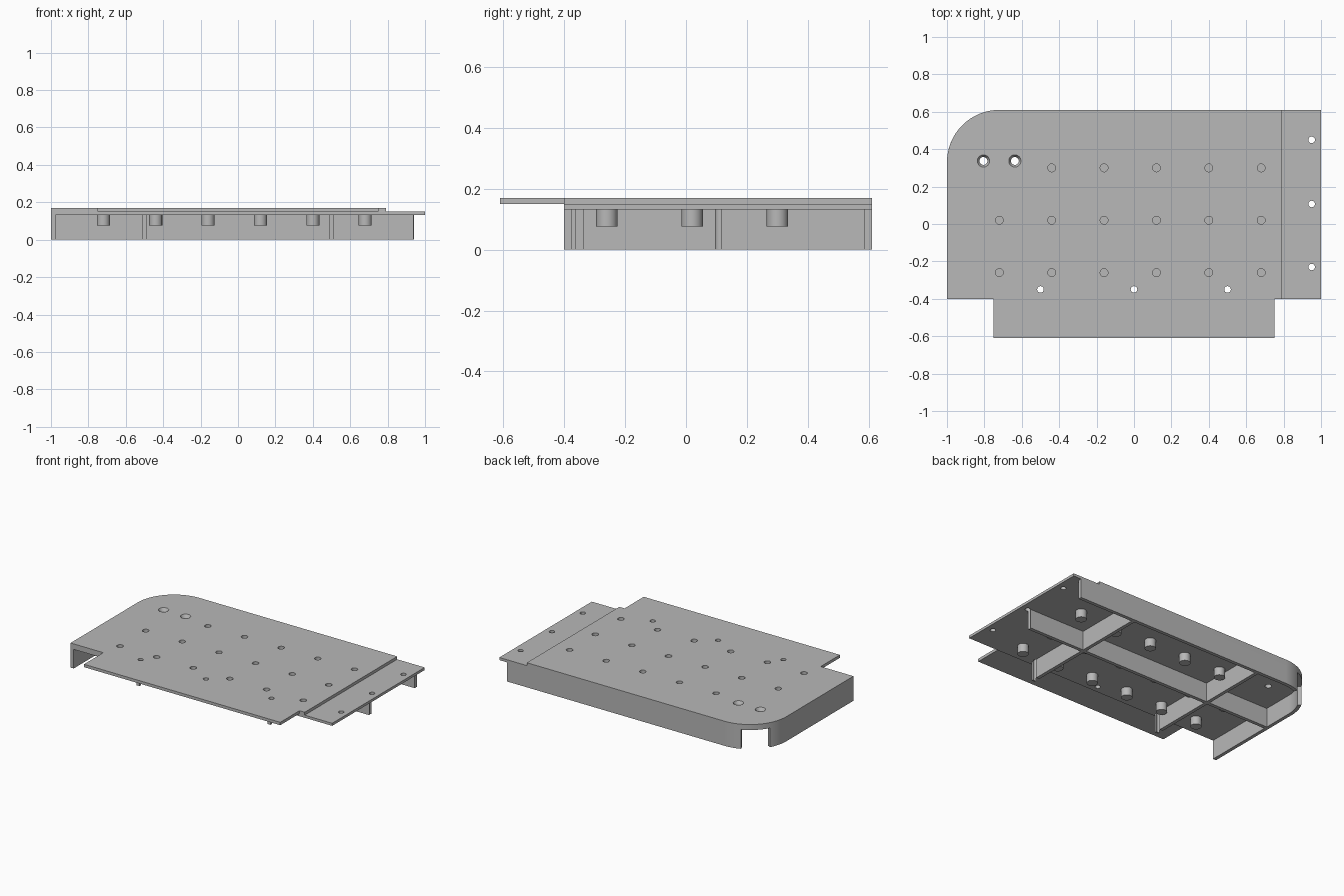
import bpy
import bmesh
from math import cos, sin, radians

if "Cube" in bpy.data.objects:
    bpy.data.objects.remove(bpy.data.objects["Cube"])

grey = bpy.data.materials.new("plain grey")
grey.use_nodes = True
grey.diffuse_color = (0.48, 0.48, 0.48, 1)
grey.node_tree.nodes["Principled BSDF"].inputs["Base Color"].default_value = grey.diffuse_color

TOP, STEP, UNDER = 0.17, 0.15, 0.132
LEFT, RIGHT, FRONT, BACK = -1.0, 1.0, -0.4, 0.61
STEP_X, LIP_Y, LIP_X = 0.79, -0.61, 0.75
WALL, RADIUS, WALL_END = 0.024, 0.28, 0.94
RIB_Y, RIB_X = 0.107, 0.5


def add_object(name, bm):
    bmesh.ops.recalc_face_normals(bm, faces=bm.faces)
    mesh = bpy.data.meshes.new(name)
    bm.to_mesh(mesh)
    bm.free()
    mesh.materials.append(grey)
    obj = bpy.data.objects.new(name, mesh)
    bpy.context.collection.objects.link(obj)
    return obj


def prism(name, outline, z0, z1):
    """Extrude a flat outline from z0 up to z1."""
    bm = bmesh.new()
    face = bm.faces.new([bm.verts.new((x, y, z0)) for x, y in outline])
    new = bmesh.ops.extrude_face_region(bm, geom=[face])["geom"]
    verts = [v for v in new if isinstance(v, bmesh.types.BMVert)]
    bmesh.ops.translate(bm, verts=verts, vec=(0, 0, z1 - z0))
    return add_object(name, bm)


def box(name, x0, x1, y0, y1, z0, z1):
    return prism(name, [(x0, y0), (x1, y0), (x1, y1), (x0, y1)], z0, z1)


def cylinders(name, spots, r0, r1, z0, z1):
    """One object holding an upright cylinder or cone at each spot."""
    bm = bmesh.new()
    for x, y in spots:
        made = bmesh.ops.create_cone(bm, cap_ends=True, segments=32, radius1=r0,
                                     radius2=r1, depth=z1 - z0)
        bmesh.ops.translate(bm, verts=made["verts"], vec=(x, y, (z0 + z1) / 2))
    return add_object(name, bm)


def corner(r, a, b, steps=16):
    """Arc about the rounded corner centre, from the side (0) to the back (90)."""
    return [(LEFT + RADIUS - r * cos(radians(a + (b - a) * i / steps)),
             BACK - RADIUS + r * sin(radians(a + (b - a) * i / steps)))
            for i in range(steps + 1)]


# Top plate with one rounded corner, lowered side strip and front lip
plate = prism("top_plate", [(LEFT, FRONT)] + corner(RADIUS, 0, 90, 32)
              + [(STEP_X, BACK), (STEP_X, FRONT)], UNDER, TOP)
strip = box("side_strip", STEP_X, RIGHT, FRONT, BACK, UNDER, STEP)
lip = box("front_lip", -LIP_X, LIP_X, LIP_Y, FRONT, STEP, TOP)

# Side and back walls, leaving an opening in the rounded corner
inner = RADIUS - WALL
side_wall = prism("side_wall", [(LEFT, FRONT)] + corner(RADIUS, 0, 28.5)
                  + corner(inner, 28.5, 0) + [(LEFT + WALL, FRONT)], 0, UNDER)
back_wall = prism("back_wall", corner(RADIUS, 66.5, 90) + [(WALL_END, BACK),
                  (WALL_END, BACK - WALL)] + corner(inner, 90, 66.5), 0, UNDER)

# Ribs beneath the plate
half = WALL / 2
ribs = [box("long_rib", LEFT + WALL, WALL_END, RIB_Y - half, RIB_Y + half, 0, UNDER)]
for side in (-1, 1):
    x = side * RIB_X
    ribs.append(box("cross_rib", x - half, x + half, -0.377, BACK - WALL, 0, UNDER))

# Grid of round pegs with sockets open at the top
spots = [(-0.72 + 0.28 * i, -0.26 + 0.28 * j) for i in range(6) for j in range(3)
         if (i, j) != (0, 2)]
pegs = cylinders("pegs", spots, 0.035, 0.035, 0.075, UNDER)

# Cutters: sockets, screw holes and two countersunk holes
screws = [(x, -0.35) for x in (-RIB_X, 0, RIB_X)] + [(0.95, y) for y in (-0.23, RIB_Y, 0.45)]
sunk = [(-0.805, 0.337), (-0.637, 0.337)]
cutters = [cylinders("socket_cutter", spots, 0.021, 0.021, 0.095, 0.3),
           cylinders("screw_cutter", screws, 0.0175, 0.0175, -0.1, 0.3),
           cylinders("through_cutter", sunk, 0.021, 0.021, 0.1, 0.3),
           cylinders("sink_cutter", sunk, 0.021, 0.033, STEP, TOP + 0.0005)]
jobs = [(plate, cutters), (strip, cutters[1:2]), (pegs, cutters[:1])]
jobs += [(rib, cutters[1:2]) for rib in ribs]
for obj, tools in jobs:
    bpy.context.view_layer.objects.active = obj
    for tool in tools:
        mod = obj.modifiers.new("cut", "BOOLEAN")
        mod.operation = "DIFFERENCE"
        mod.solver = "EXACT"
        mod.object = tool
        bpy.ops.object.modifier_apply(modifier=mod.name)
for tool in cutters:
    bpy.data.objects.remove(tool)

# Smooth the round surfaces and keep the edges crisp
bpy.ops.object.select_all(action="DESELECT")
for obj in [plate, strip, lip, side_wall, back_wall, pegs] + ribs:
    obj.select_set(True)
bpy.context.view_layer.objects.active = plate
bpy.ops.object.shade_smooth_by_angle(angle=radians(30))
